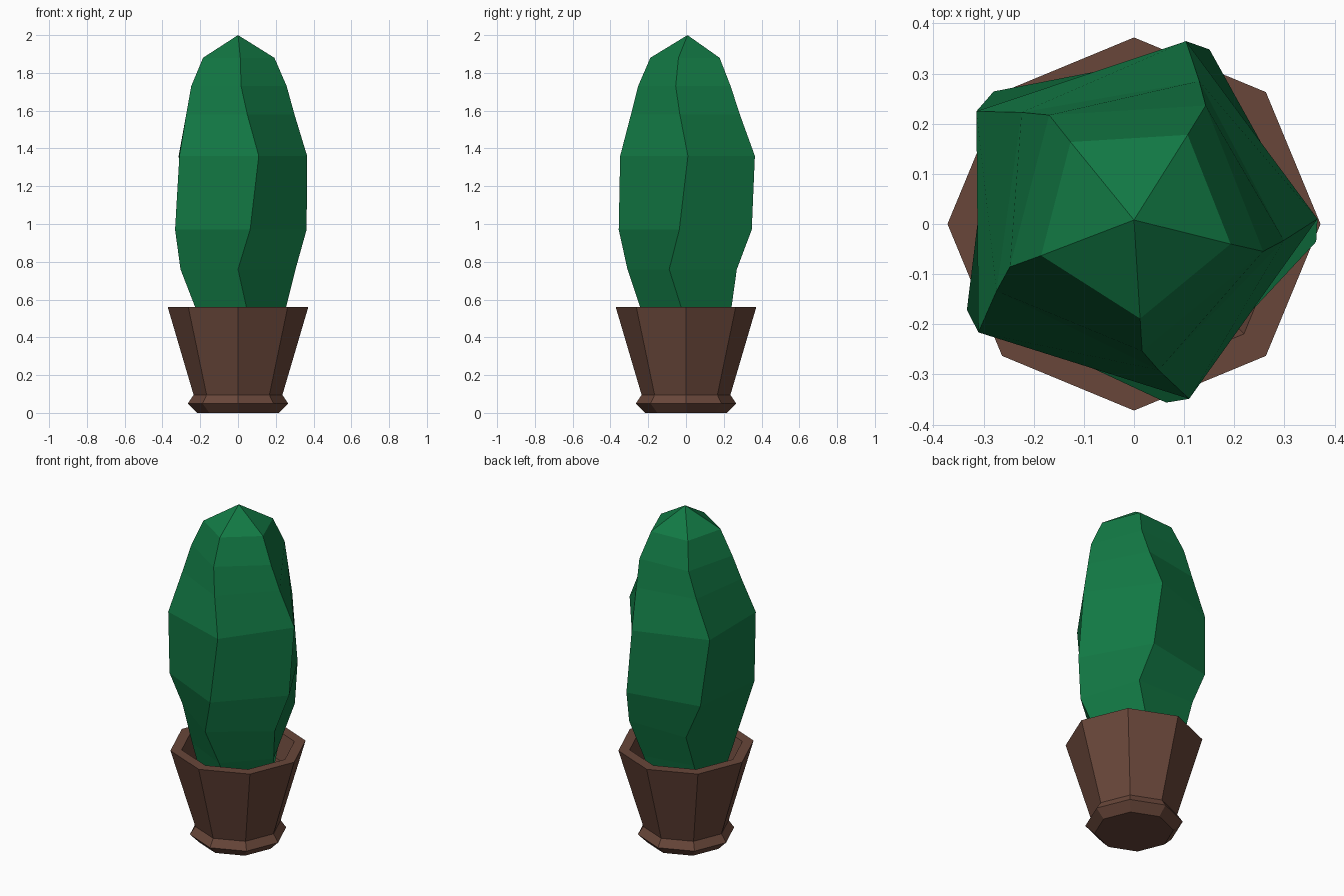
import bpy, bmesh
from math import radians, cos, sin, tau

if "Cube" in bpy.data.objects:
    bpy.data.objects.remove(bpy.data.objects["Cube"])


def material(name, rgb):
    m = bpy.data.materials.new(name)
    m.diffuse_color = (*rgb, 1)
    m.use_nodes = True
    m.node_tree.nodes["Principled BSDF"].inputs["Base Color"].default_value = m.diffuse_color
    return m


def loft(name, sides, rings, mat, apex=None):
    """Skin flat-faced rings of (z, radius, twist in degrees, centre x, centre y)."""
    bm = bmesh.new()
    loops = []
    for z, r, twist, cx, cy in rings:
        angles = [radians(twist) + tau * i / sides for i in range(sides)]
        loops.append([bm.verts.new((cx + r * cos(a), cy + r * sin(a), z)) for a in angles])
    for lo, hi in zip(loops, loops[1:]):
        for i in range(sides):
            j = (i + 1) % sides
            bm.faces.new((lo[i], lo[j], hi[j], hi[i]))
    bm.faces.new(loops[0][::-1])
    if apex:
        tip = bm.verts.new(apex)
        for i in range(sides):
            bm.faces.new((loops[-1][i], loops[-1][(i + 1) % sides], tip))
    else:
        bm.faces.new(loops[-1])
    bmesh.ops.recalc_face_normals(bm, faces=bm.faces)
    mesh = bpy.data.meshes.new(name)
    bm.to_mesh(mesh)
    bm.free()
    mesh.materials.append(mat)
    ob = bpy.data.objects.new(name, mesh)
    bpy.context.collection.objects.link(ob)
    return ob


brown = material("terracotta", (0.14, 0.062, 0.042))
green = material("cactus_green", (0.006, 0.19, 0.058))

# Octagonal pot: foot, flared wall, rim, then down inside to the floor
pot_profile = [(0, 0.215), (0.05, 0.265), (0.095, 0.235),
               (0.56, 0.372), (0.56, 0.31), (0.42, 0.27)]
loft("pot", 8, [(z, r, 0, 0, 0) for z, r in pot_profile], brown)

# Five-sided twisting cactus body with a pointed top
cactus_rings = [
    (0.42, 0.216, 0, 0, 0.01),
    (0.56, 0.257, -8, 0, 0.01),
    (0.76, 0.32, -18, 0, 0.01),
    (0.97, 0.373, -7, -0.007, 0.01),
    (1.36, 0.375, 0.5, -0.009, 0.007),
    (1.58, 0.306, -8, -0.004, 0.01),
    (1.73, 0.266, -14.5, 0, 0.012),
    (1.88, 0.199, -14.5, 0, 0.01),
]
loft("cactus", 5, cactus_rings, green, apex=(0, 0.008, 2.0))
